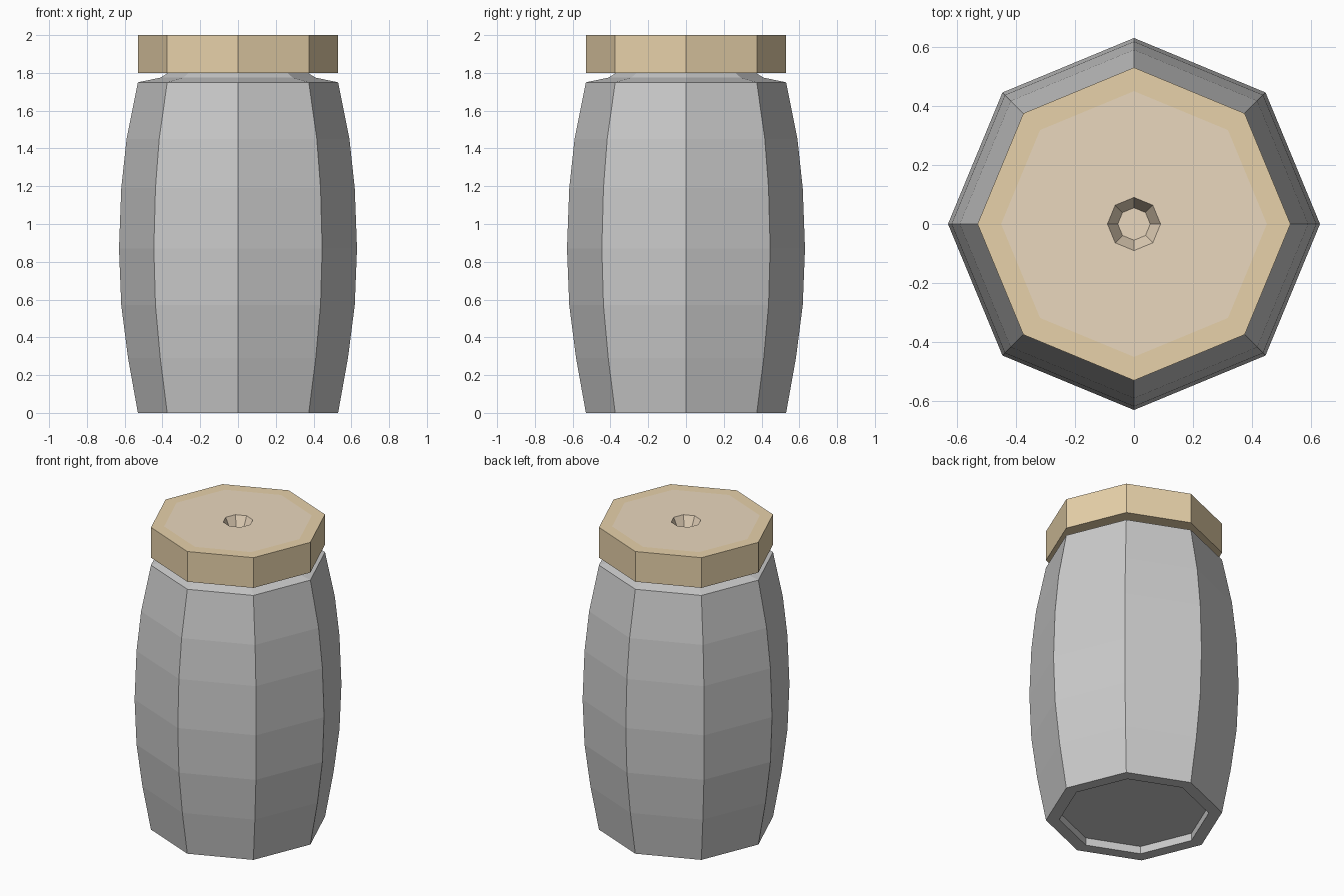
import bpy, bmesh, math

if "Cube" in bpy.data.objects:
    bpy.data.objects.remove(bpy.data.objects["Cube"])

SIDES = 8


def material(name, color):
    m = bpy.data.materials.new(name)
    m.diffuse_color = (*color, 1)
    m.use_nodes = True
    m.node_tree.nodes["Principled BSDF"].inputs["Base Color"].default_value = m.diffuse_color
    return m


def lathe(name, profile, mats=(), mat_of=None):
    """Revolve (radius, z) points into an eight-sided solid, capped at both ends."""
    bm = bmesh.new()
    rings = []
    for r, z in profile:
        rings.append([bm.verts.new((r * math.cos(math.tau * i / SIDES),
                                    r * math.sin(math.tau * i / SIDES), z))
                      for i in range(SIDES)])
    for k, (a, b) in enumerate(zip(rings, rings[1:])):
        for i in range(SIDES):
            j = (i + 1) % SIDES
            f = bm.faces.new((a[i], a[j], b[j], b[i]))
            f.material_index = mat_of[k] if mat_of else 0
    bm.faces.new(rings[0][::-1])
    cap = bm.faces.new(rings[-1])
    cap.material_index = mat_of[-1] if mat_of else 0
    bmesh.ops.recalc_face_normals(bm, faces=bm.faces)
    mesh = bpy.data.meshes.new(name)
    bm.to_mesh(mesh)
    bm.free()
    for m in mats:
        mesh.materials.append(m)
    obj = bpy.data.objects.new(name, mesh)
    bpy.context.collection.objects.link(obj)
    return obj


# Bulging jar body: recessed base, barrel wall, sloped shoulder and neck
lathe("jar_body", [
    (0.45, 0.05), (0.45, 0.0), (0.53, 0.0), (0.582, 0.29), (0.618, 0.57),
    (0.63, 0.87), (0.618, 1.19), (0.59, 1.45), (0.53, 1.75),
    (0.41, 1.775), (0.37, 1.80)])

# Lid: tan rim, paler inlaid top, tapered hole in the centre
rim = material("lid_tan", (0.80, 0.64, 0.40))
inlay = material("lid_inlay", (0.82, 0.68, 0.51))
lathe("lid", [
    (0.36, 1.80), (0.53, 1.80), (0.53, 2.0), (0.45, 2.0),
    (0.09, 2.0), (0.055, 1.92)],
    (rim, inlay), (0, 0, 0, 1, 1, 1))
